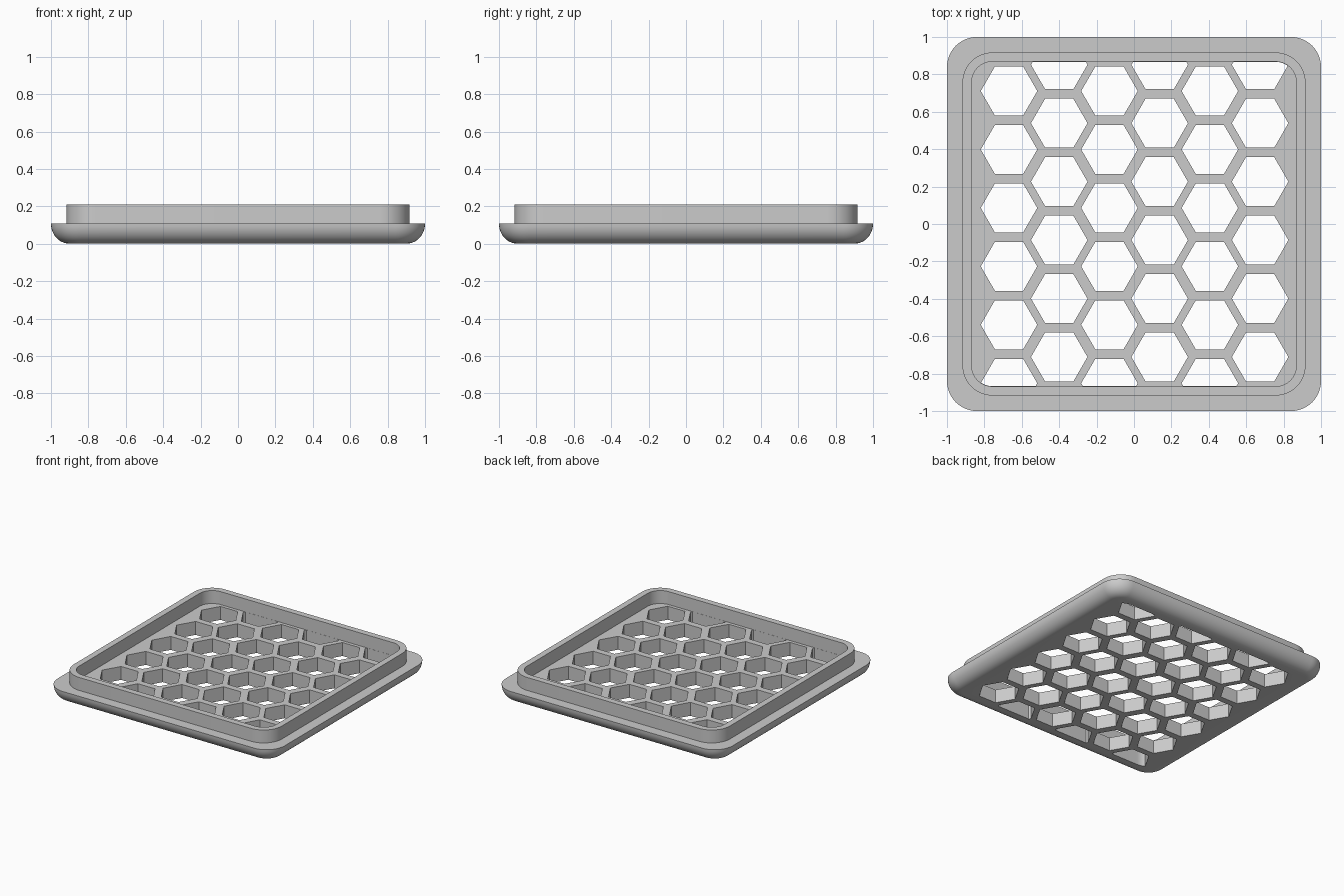
import bpy, bmesh
from math import sin, cos, pi, radians

cube = bpy.data.objects.get("Cube")
if cube:
    bpy.data.objects.remove(cube, do_unlink=True)

BASE_TOP, RIM_TOP = 0.107, 0.21
RIM_HALF, INNER_HALF = 0.917, 0.868
CORNER, INNER_CORNER, FILLET = 0.16, 0.11, 0.1

grey = bpy.data.materials.new("light_grey")
grey.use_nodes = True
grey.diffuse_color = (0.6, 0.6, 0.6, 1)
grey.node_tree.nodes["Principled BSDF"].inputs["Base Color"].default_value = (0.6, 0.6, 0.6, 1)


def rounded_square(half, radius, z, steps=12):
    """Points of a square outline with round corners."""
    points = []
    for quarter in range(4):
        start = quarter * pi / 2
        sx = 1 if quarter in (0, 3) else -1
        sy = 1 if quarter < 2 else -1
        for i in range(steps + 1):
            a = start + i * pi / 2 / steps
            points.append((sx * (half - radius) + radius * cos(a),
                           sy * (half - radius) + radius * sin(a), z))
    return points


def hexagon(x, y, radius, z):
    return [(x + radius * cos(i * pi / 3), y + radius * sin(i * pi / 3), z) for i in range(6)]


def loft(bm, outlines):
    """Closed solid skinned through a stack of matching outlines."""
    rings = [[bm.verts.new(p) for p in outline] for outline in outlines]
    n = len(rings[0])
    for low, high in zip(rings, rings[1:]):
        for i in range(n):
            j = (i + 1) % n
            bm.faces.new((low[i], low[j], high[j], high[i]))
    bm.faces.new(rings[0][::-1])
    bm.faces.new(rings[-1])


def make_object(name, bm):
    bmesh.ops.recalc_face_normals(bm, faces=bm.faces)
    mesh = bpy.data.meshes.new(name)
    bm.to_mesh(mesh)
    bm.free()
    mesh.materials.append(grey)
    obj = bpy.data.objects.new(name, mesh)
    bpy.context.collection.objects.link(obj)
    return obj


def select(obj):
    bpy.ops.object.select_all(action='DESELECT')
    obj.select_set(True)
    bpy.context.view_layer.objects.active = obj


def apply_boolean(obj, cutter, operation):
    mod = obj.modifiers.new("cut", 'BOOLEAN')
    mod.operation, mod.solver, mod.object = operation, 'EXACT', cutter
    select(obj)
    bpy.ops.object.modifier_apply(modifier=mod.name)
    bpy.data.objects.remove(cutter, do_unlink=True)


# Tray: filleted underside, flat flange, raised rim, recessed floor
outlines = []
for i in range(11):
    a = i / 10 * pi / 2
    inset = FILLET * (1 - sin(a))
    outlines.append(rounded_square(1 - inset, CORNER - inset, BASE_TOP * (1 - cos(a))))
outlines += [rounded_square(RIM_HALF, CORNER, BASE_TOP),
             rounded_square(RIM_HALF, CORNER, RIM_TOP),
             rounded_square(INNER_HALF, INNER_CORNER, RIM_TOP),
             rounded_square(INNER_HALF, INNER_CORNER, BASE_TOP)]
bm = bmesh.new()
loft(bm, outlines)
tray = make_object("honeycomb_tray", bm)

# Honeycomb holes: alternate columns are mirrored in y
bm = bmesh.new()
for column in range(6):
    x = 0.003 + (column - 2.5) * 0.2685
    side = 1 if column % 2 == 0 else -1
    for row in range(6):
        y = side * (0.711 - row * 0.3125)
        loft(bm, [hexagon(x, y, 0.151, -0.1), hexagon(x, y, 0.151, 0.3)])
holes = make_object("hole_cutter", bm)
holes.hide_render = True

# Keep the holes inside the rim wall
bm = bmesh.new()
loft(bm, [rounded_square(INNER_HALF - 0.001, INNER_CORNER, z) for z in (-0.05, 0.25)])
limit = make_object("hole_limit", bm)
limit.hide_render = True
apply_boolean(holes, limit, 'INTERSECT')
apply_boolean(tray, holes, 'DIFFERENCE')

select(tray)
bpy.ops.object.shade_smooth_by_angle(angle=radians(30))
